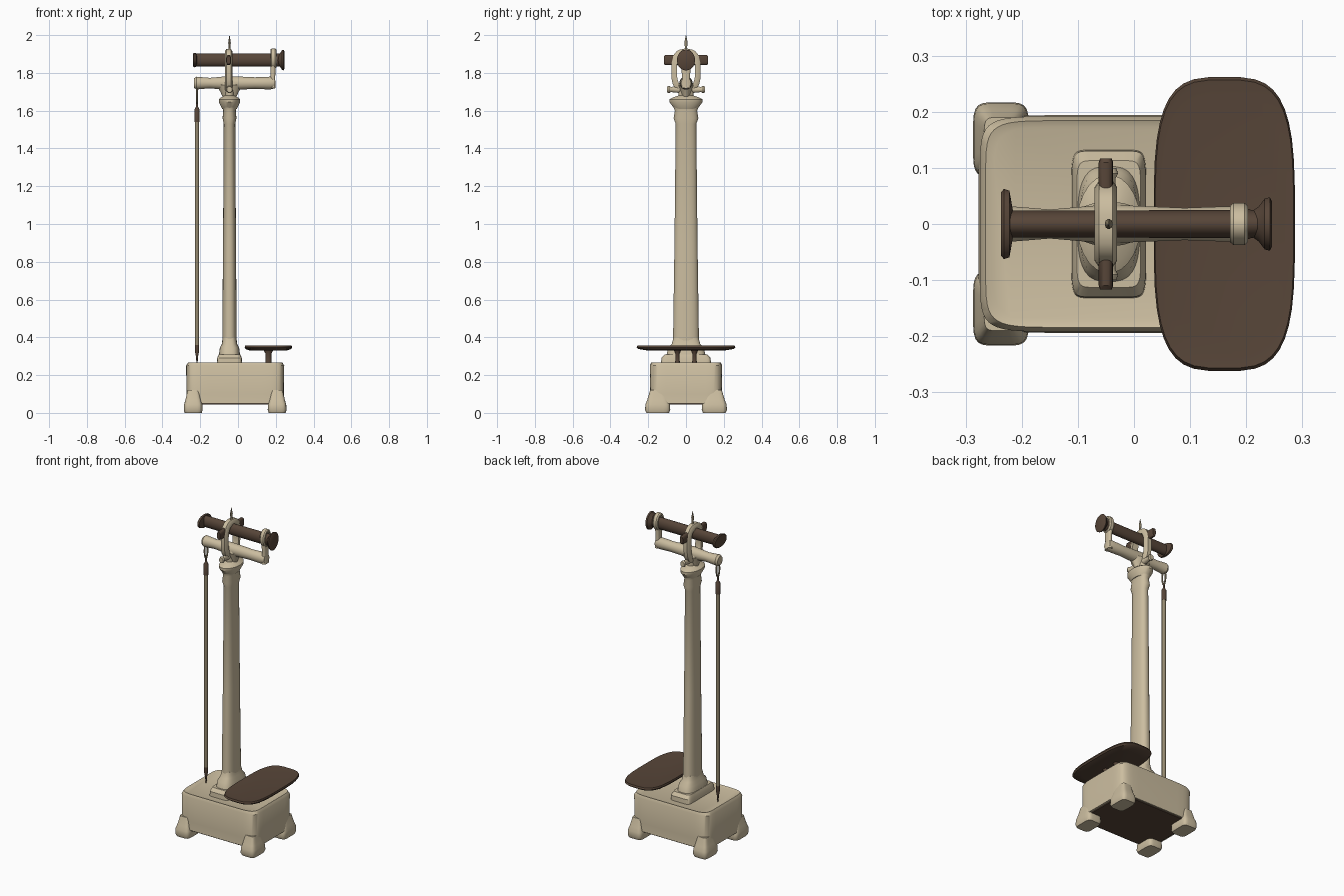
import bpy, bmesh, math
from mathutils import Vector

if "Cube" in bpy.data.objects:
    bpy.data.objects.remove(bpy.data.objects["Cube"])


def material(name, *color):
    mat = bpy.data.materials.new(name)
    mat.use_nodes = True
    mat.diffuse_color = (*color, 1)
    mat.node_tree.nodes["Principled BSDF"].inputs["Base Color"].default_value = mat.diffuse_color
    return mat


CREAM = material("cream enamel", 0.6, 0.51, 0.35)
BROWN = material("dark brown", 0.095, 0.06, 0.04)
METAL = material("aged metal", 0.3, 0.25, 0.16)


def finish(name, bm, mat):
    """Turn a bmesh into a smooth-shaded object that keeps its hard edges."""
    bmesh.ops.recalc_face_normals(bm, faces=bm.faces)
    mesh = bpy.data.meshes.new(name)
    bm.to_mesh(mesh)
    bm.free()
    mesh.materials.append(mat)
    mesh.shade_smooth()
    mesh.set_sharp_from_angle(angle=math.radians(35))
    part = bpy.data.objects.new(name, mesh)
    bpy.context.collection.objects.link(part)


def superellipse(half_u, half_v, power, count):
    """Outline that is an ellipse at power 2 and boxier above it."""
    def warp(value):
        return math.copysign(abs(value) ** (2 / power), value)
    for step in range(count):
        angle = math.tau * (step + 0.5) / count
        yield half_u * warp(math.cos(angle)), half_v * warp(math.sin(angle))


def bridge(bm, lower, upper):
    """Join two vertex rings with a strip of quads."""
    for i in range(len(lower)):
        bm.faces.new((lower[i - 1], lower[i], upper[i], upper[i - 1]))


def loft(name, mat, axis, centre, half, profile, power=2, count=24):
    """Scale one outline along an axis; profile holds (position, scale) pairs."""
    bm = bmesh.new()
    rings = []
    for position, scale in profile:
        ring = []
        for u, v in superellipse(half[0] * scale, half[1] * scale, power, count):
            place = [centre[0] + u, centre[1] + v]
            place.insert("xyz".index(axis), position)
            ring.append(bm.verts.new(place))
        rings.append(ring)
    for lower, upper in zip(rings, rings[1:]):
        bridge(bm, lower, upper)
    bm.faces.new(rings[0])
    bm.faces.new(rings[-1])
    finish(name, bm, mat)


def collar(name, mat, centre, half, wall, depth, power=2, count=28):
    """Closed band around the x axis with chamfered outer edges."""
    bm = bmesh.new()
    loops = []
    for inset, offset in ((0, -0.6), (0, 0.6), (0.4, 1), (1, 1), (1, -1), (0.4, -1)):
        shrink = wall * inset
        outline = superellipse(half[0] - shrink, half[1] - shrink, power, count)
        loops.append([bm.verts.new(centre + Vector((offset * depth, y, z))) for y, z in outline])
    for i in range(len(loops)):
        bridge(bm, loops[i - 1], loops[i])
    finish(name, bm, mat)


base_centre = (-0.015, 0)
column_centre = (-0.045, 0)
tube_centre = (0, 1.868)
rod_x = -0.217
ends = (("front", -1), ("back", 1))
sides = (("right", -1), ("left", 1))

# Base box with a softened rim, and its dark underside
loft("base_box", CREAM, "z", base_centre, (0.26, 0.192),
     [(0.05, 1.01), (0.1, 0.99), (0.25, 1), (0.267, 0.96), (0.262, 0.9)], power=9, count=48)
loft("base_underside", BROWN, "z", base_centre, (0.25, 0.185),
     [(0.044, 1), (0.052, 1)], power=9, count=48)

# Flared corner feet
for end, toward_y in ends:
    for side, toward_x in sides:
        corner = (base_centre[0] + toward_x * 0.222, toward_y * 0.15)
        loft(f"{end}_{side}_foot", CREAM, "z", corner, (0.05, 0.067),
             [(0, 0.9), (0.015, 1), (0.045, 0.97), (0.07, 0.82), (0.12, 0.6)], power=5)

# Column: square plinth, oval shaft, bulge and flared cap
loft("plinth_block", CREAM, "z", column_centre, (0.067, 0.133),
     [(0.25, 1), (0.29, 0.98), (0.31, 0.85)], power=9, count=32)
loft("plinth_collar", CREAM, "z", column_centre, (0.057, 0.105),
     [(0.3, 1), (0.345, 0.9), (0.365, 0.72), (0.4, 0.63)], power=3, count=32)
loft("column_shaft", CREAM, "z", column_centre, (0.037, 0.066),
     [(0.36, 1.05), (0.9, 0.93), (1.53, 0.83), (1.56, 1), (1.6, 0.9), (1.62, 1.02)], power=2.4)
loft("column_cap", CREAM, "z", column_centre, (0.057, 0.088),
     [(1.61, 0.7), (1.645, 1), (1.66, 1), (1.67, 0.8), (1.68, 0.45), (1.73, 0.45)])

# Cradle beam, its hub, and the post and clamp that carry the tube
loft("cradle_beam", CREAM, "x", (0, 1.746), (0.029, 0.031),
     [(-0.232, 0.85), (-0.22, 1.1), (-0.15, 0.9), (-0.05, 1.2), (0.09, 1), (0.17, 1.1), (0.195, 0.9)])
loft("cradle_hub", CREAM, "z", column_centre, (0.07, 0.04),
     [(1.67, 0.5), (1.7, 0.7), (1.735, 1), (1.76, 0.8)])
loft("clamp_post", CREAM, "z", (0.185, 0), (0.014, 0.025),
     [(1.72, 1), (1.77, 0.85), (1.84, 1)], power=3, count=16)
collar("tube_clamp", CREAM, Vector((0.187, 0, 1.876)), (0.038, 0.053), wall=0.014, depth=0.016)

# Yoke ring round the tube, with pivots and lower lugs on both faces
collar("yoke_ring", CREAM, Vector((-0.05, 0, 1.812)), (0.078, 0.115),
       wall=0.03, depth=0.02, power=2.8)
for end, toward_y in ends:
    loft(f"{end}_pivot", BROWN, "y", (-0.05, tube_centre[1]), (0.013, 0.027),
         [(toward_y * reach, scale) for reach, scale in ((0.05, 1), (0.11, 1), (0.117, 0.8))],
         power=3, count=16)
    loft(f"{end}_lug", CREAM, "y", (-0.045, 1.712), (0.017, 0.02),
         [(toward_y * reach, scale) for reach, scale in ((0.02, 1), (0.08, 0.7), (0.09, 1), (0.1, 0.8))],
         count=16)
loft("finial", METAL, "z", column_centre, (0.008, 0.01),
     [(1.91, 1.3), (1.935, 0.6), (1.96, 0.9), (2, 0.1)], count=12)

# Sighting tube with an oval end flange and a turned eyepiece
loft("sighting_tube", BROWN, "x", tube_centre, (0.024, 0.034), [(-0.23, 1), (0.2, 1.05), (0.23, 1)])
loft("tube_flange", BROWN, "x", tube_centre, (0.063, 0.039),
     [(-0.237, 0.9), (-0.232, 1), (-0.222, 0.95), (-0.216, 0.4)])
loft("eyepiece", BROWN, "x", tube_centre, (0.048, 0.055),
     [(0.2, 0.6), (0.212, 0.5), (0.222, 0.65), (0.233, 0.95), (0.242, 1), (0.246, 0.85)])

# Hanging rod with dark tips and a wire loop
rod_centre = (rod_x, 0)
rod_half = (0.012, 0.012)
loft("hanging_rod", METAL, "z", rod_centre, rod_half, [(0.35, 0.9), (0.42, 1), (1.56, 1)], count=12)
loft("rod_tip", BROWN, "z", rod_centre, rod_half,
     [(0.262, 0.25), (0.3, 0.5), (0.33, 1), (0.36, 1)], count=12)
loft("rod_cap", BROWN, "z", rod_centre, rod_half,
     [(1.54, 1.2), (1.605, 1.2), (1.62, 0.5), (1.65, 0.4)], count=12)

hook = bpy.data.curves.new("rod_hook", "CURVE")
hook.dimensions = "3D"
hook.bevel_depth = 0.005
hook.bevel_resolution = 2
spline = hook.splines.new("POLY")
outline = list(superellipse(0.015, 0.05, 1.6, 16))
spline.points.add(len(outline) - 1)
for point, (y, z) in zip(spline.points, outline):
    point.co = (rod_x, y, z + 1.69, 1)
spline.use_cyclic_u = True
hook.materials.append(METAL)
bpy.context.collection.objects.link(bpy.data.objects.new("rod_hook", hook))

# Wide dished pan on two short stems
loft("weighing_pan", BROWN, "z", (0.161, 0), (0.126, 0.262),
     [(0.329, 0.75), (0.338, 0.96), (0.347, 1), (0.356, 0.98), (0.353, 0.88)], power=3.5, count=40)
for end, toward_y in ends:
    loft(f"{end}_pan_stem", BROWN, "z", (0.161, toward_y * 0.045), (0.016, 0.012),
         [(0.25, 1.2), (0.275, 1), (0.315, 1), (0.335, 1.8)], count=16)
